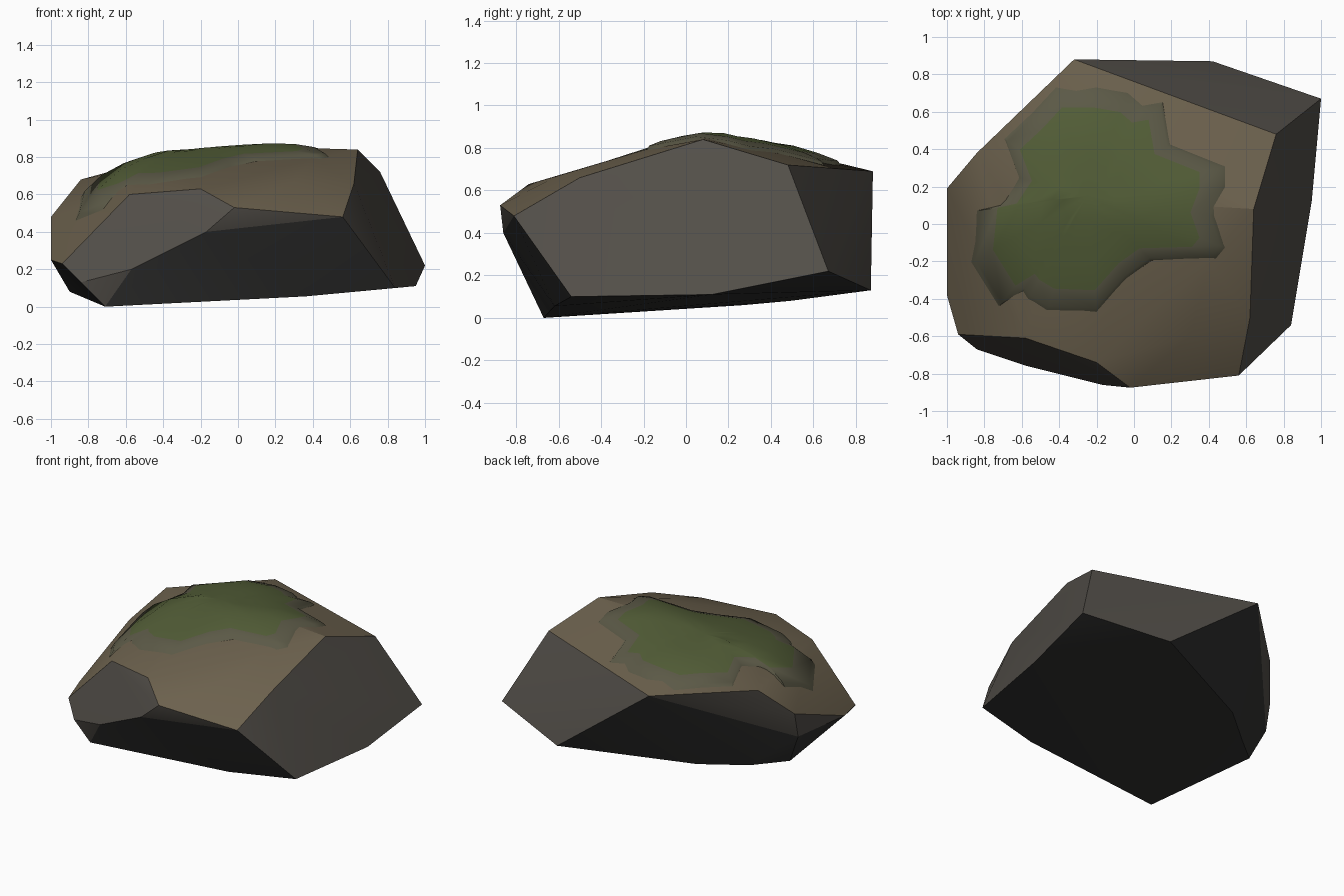
import bpy, bmesh
from mathutils import Vector
from mathutils.bvhtree import BVHTree

cube = bpy.data.objects.get("Cube")
if cube:
    bpy.data.objects.remove(cube, do_unlink=True)


def material(name, rgb):
    mat = bpy.data.materials.new(name)
    mat.use_nodes = True
    mat.diffuse_color = (*rgb, 1)
    shader = mat.node_tree.nodes["Principled BSDF"]
    shader.inputs["Base Color"].default_value = (*rgb, 1)
    shader.inputs["Roughness"].default_value = 0.9
    return mat


def add_object(name, bm, materials, angle):
    mesh = bpy.data.meshes.new(name)
    bm.to_mesh(mesh)
    bm.free()
    obj = bpy.data.objects.new(name, mesh)
    bpy.context.collection.objects.link(obj)
    for mat in materials:
        mesh.materials.append(mat)
    bpy.ops.object.select_all(action="DESELECT")
    obj.select_set(True)
    bpy.context.view_layer.objects.active = obj
    bpy.ops.object.shade_smooth_by_angle(angle=angle)
    return obj


earth = material("brown_stone", (0.15, 0.12, 0.075))
grey = material("grey_stone", (0.085, 0.077, 0.066))
dark = material("dark_stone", (0.03, 0.03, 0.029))
green = material("moss_green", (0.085, 0.11, 0.038))
fringe = material("moss_fringe", (0.105, 0.1, 0.062))

# Corners of the boulder, grouped by side
right_side = [(.64, .08, .84), (.76, .48, .72), (1, .67, .22), (.95, .12, .11),
              (.84, -.54, .1), (.56, -.81, .48), (.62, -.5, .66)]
back_side = [(-.32, .88, .69), (.42, .87, .13), (-.43, .49, .08)]
front_side = [(-.94, -.59, .23), (-.58, -.61, .6), (-.2, -.74, .63), (-.02, -.875, .53),
              (-.17, -.86, .4), (-.57, -.76, .2), (-.84, -.67, .13)]
left_side = [(-.84, .38, .68), (-1, .19, .48), (-1, -.38, .25), (-1, .15, .3)]
underside = [(-.71, -.67, 0), (.36, -.62, .055), (-.9, .1, .08), (-.7, .27, .06)]
crown = [(.3, .1, .85), (0, 0, .82), (-.4, .1, .8), (-.6, 0, .73),
         (-.3, .55, .77), (.4, -.2, .79), (.3, -.6, .67)]

# Boulder: convex shell of the corners, stone colour chosen by facing
bm = bmesh.new()
for group in (right_side, back_side, front_side, left_side, underside, crown):
    for corner in group:
        bm.verts.new(corner)
hull = bmesh.ops.convex_hull(bm, input=bm.verts[:])
spare = [v for v in bm.verts if not v.link_faces]
bmesh.ops.delete(bm, geom=spare, context="VERTS")
bmesh.ops.recalc_face_normals(bm, faces=bm.faces[:])
for face in bm.faces:
    face.normal_update()
    face.material_index = 0 if face.normal.z > 0.52 else (1 if face.normal.z > -0.25 else 2)
surface = BVHTree.FromBMesh(bm)
add_object("boulder", bm, [earth, grey, dark], 0.42)

# Moss: rings of an irregular outline draped over the crown
outline = [(-.42, .74), (-.2, .74), (-.03, .71), (.05, .64), (.16, .66), (.2, .43),
           (.5, .31), (.5, .2), (.44, .04), (.5, -.13), (.45, -.19), (.1, -.2),
           (-.04, -.3), (-.2, -.48), (-.47, -.47), (-.57, -.41), (-.6, -.37),
           (-.73, -.45), (-.88, -.21), (-.85, .07), (-.72, .1), (-.62, .25),
           (-.7, .46), (-.55, .6)]
centre = Vector((-.25, .15))
rings = [(1, -.008), (.95, .016), (.8, .028), (.6, .034), (.4, .036), (.2, .036)]


def drape(point, lift):
    hit = surface.ray_cast(Vector((point.x, point.y, 3)), Vector((0, 0, -1)))[0]
    return Vector((point.x, point.y, hit.z + lift))


bm = bmesh.new()
loops = []
for scale, lift in rings:
    loops.append([bm.verts.new(drape(centre.lerp(Vector(p), scale), lift)) for p in outline])
middle = bm.verts.new(drape(centre, .036))
count = len(outline)
for i in range(count):
    j = (i + 1) % count
    for k in range(len(loops) - 1):
        outer, inner = loops[k], loops[k + 1]
        face = bm.faces.new((outer[i], inner[i], inner[j], outer[j]))
        face.material_index = 1 if k < 2 else 0
    bm.faces.new((loops[-1][i], middle, loops[-1][j]))
bmesh.ops.recalc_face_normals(bm, faces=bm.faces[:])
if sum(f.normal.z for f in bm.faces) < 0:
    bmesh.ops.reverse_faces(bm, faces=bm.faces[:])
add_object("moss_patch", bm, [green, fringe], 0.8)
